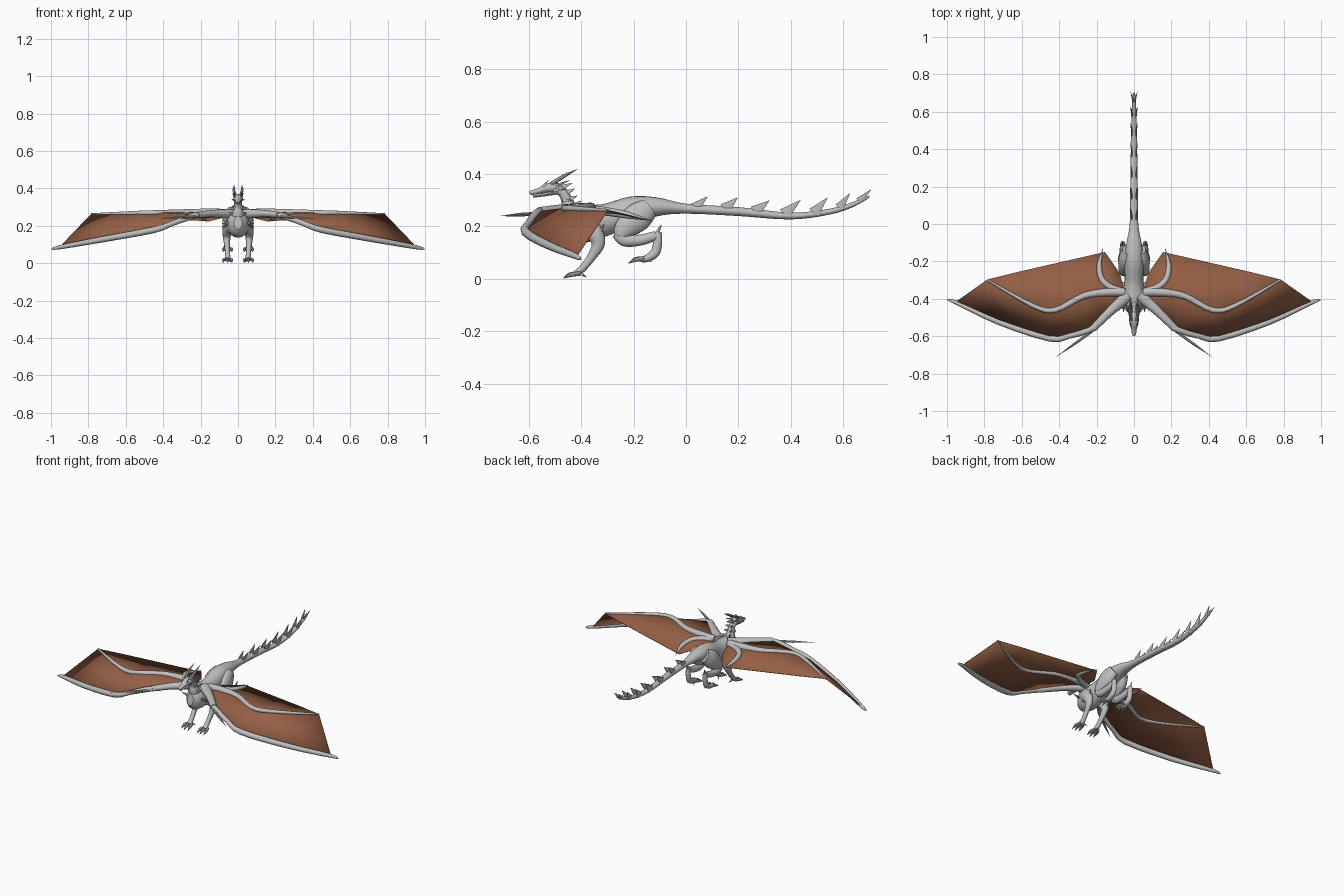
import bpy, bmesh, math
from mathutils import Vector


def material(name, rgb):
    m = bpy.data.materials.new(name)
    m.diffuse_color = (*rgb, 1)
    return m


GREY = material("grey scales", (0.52, 0.52, 0.52))
BROWN = material("brown wing skin", (0.30, 0.115, 0.06))
X, Z = Vector((1, 0, 0)), Vector((0, 0, 1))


def finish(name, bm, mat, mirror):
    bmesh.ops.recalc_face_normals(bm, faces=bm.faces)
    me = bpy.data.meshes.new(name)
    bm.to_mesh(me)
    bm.free()
    me.materials.append(mat)
    ob = bpy.data.objects.new(name, me)
    bpy.context.collection.objects.link(ob)
    if mirror:
        ob.modifiers.new("mirror", 'MIRROR').use_clip = False
    return ob


def smooth_path(pts, n):
    """Catmull-Rom through points carrying position and radii."""
    out = []
    for i in range(len(pts) - 1):
        p0, p1, p2, p3 = (pts[min(max(i + k, 0), len(pts) - 1)] for k in (-1, 0, 1, 2))
        for s in range(n):
            t = s / n
            out.append([0.5 * (2 * b + (c - a) * t + (2 * a - 5 * b + 4 * c - d) * t * t
                               + (3 * b - a - 3 * c + d) * t ** 3)
                        for a, b, c, d in zip(p0, p1, p2, p3)])
    return out + [list(pts[-1])]


def tube(name, pts, ref=X, sides=12, n=4, mirror=True, bm=None):
    """Sweep an ellipse along (x, y, z, r along ref[, r across]) points."""
    own = bm is None
    bm = bm or bmesh.new()
    pts = [(*p, p[3]) if len(p) == 4 else p for p in pts]
    path = smooth_path(pts, n) if n > 1 else pts
    pos = [Vector(p[:3]) for p in path]
    rings = []
    for i, p in enumerate(path):
        t = (pos[min(i + 1, len(pos) - 1)] - pos[max(i - 1, 0)]).normalized()
        a = (ref - t * ref.dot(t)).normalized()
        b = t.cross(a)
        ra, rb = max(p[3], 0.0008), max(p[4], 0.0008)
        rings.append([bm.verts.new(pos[i] + a * ra * math.cos(k * math.tau / sides)
                                   + b * rb * math.sin(k * math.tau / sides))
                      for k in range(sides)])
    for r, q in zip(rings, rings[1:]):
        for k in range(sides):
            j = (k + 1) % sides
            bm.faces.new((r[k], r[j], q[j], q[k]))
    bm.faces.new(rings[0])
    bm.faces.new(rings[-1])
    if own:
        return finish(name, bm, GREY, mirror)


def spikes(name, items, ref=X, sides=6):
    """Several straight spikes (base, tip, thickness, width) as one mirrored object."""
    bm = bmesh.new()
    for base, tip, ra, rb in items:
        tube("", [(*base, ra, rb), (*tip, 0, 0)], ref, sides, 1, bm=bm)
    finish(name, bm, GREY, True)


# torso and tail
tube("body_and_tail", [
    (0, -.485, .215, .022, .035), (0, -.45, .21, .05, .066), (0, -.39, .21, .062, .072),
    (0, -.30, .228, .05, .060), (0, -.20, .262, .052, .054), (0, -.11, .275, .042, .036),
    (0, 0, .268, .023, .019), (0, .2, .257, .02, .017), (0, .4, .240, .017, .013),
    (0, .55, .257, .014, .011), (0, .64, .285, .011, .009), (0, .70, .315, .006, .004)],
    sides=20, mirror=False)

# neck and head
tube("neck", [
    (0, -.41, .215, .045, .055), (0, -.445, .262, .032, .035), (0, -.455, .30, .022, .022),
    (0, -.475, .335, .02, .02), (0, -.52, .345, .02, .018)], sides=16, mirror=False)
tube("head", [
    (0, -.475, .35, .014, .014), (0, -.505, .349, .026, .021), (0, -.535, .345, .023, .017),
    (0, -.565, .335, .014, .011), (0, -.59, .329, .011, .009), (0, -.598, .327, .004, .004)],
    sides=14, mirror=False)
tube("lower_jaw", [
    (0, -.50, .333, .018, .012), (0, -.54, .322, .013, .007), (0, -.585, .314, .006, .004)],
    mirror=False)
tube("horn", [(.015, -.515, .362, .008), (.022, -.465, .393, .007), (.021, -.412, .42, 0)], sides=8)
spikes("head_spikes", [
    ((.016, -.545, .352), (.02, -.525, .378), .004, .007),
    ((.02, -.50, .355), (.03, -.445, .376), .005, .008),
    ((.02, -.505, .338), (.034, -.46, .342), .004, .008)])
spikes("neck_spikes", [
    ((.010, -.472, .350), (.016, -.434, .366), .005, .011),
    ((.011, -.453, .330), (.018, -.424, .345), .005, .011),
    ((.012, -.442, .306), (.022, -.416, .317), .005, .012),
    ((.014, -.425, .280), (.026, -.400, .298), .005, .013),
    ((.020, -.470, .300), (.034, -.435, .300), .005, .009),
    ((.030, -.455, .262), (.052, -.420, .270), .005, .010)])
spikes("shoulder_spikes", [
    ((.05, -.44, .215), (.085, -.455 + .03 * i, .235 - .025 * i), .008, .008) for i in range(3)])

# paired spikes along the tail: base y, base z, tip y, tip z
spikes("tail_spikes", [
    ((.011 if y0 < .6 else .005, y0, z0), (.018, y1, z1), .005, w) for y0, z0, y1, z1, w in (
        (.035, .272, .082, .314, .024), (.148, .266, .197, .310, .028),
        (.262, .256, .318, .299, .028), (.375, .247, .438, .301, .028),
        (.488, .252, .540, .310, .026), (.585, .272, .626, .326, .021),
        (.660, .298, .707, .341, .015))])

# front legs
tube("front_leg", [
    (.035, -.40, .215, .03, .045), (.056, -.355, .18, .027, .036), (.06, -.335, .135, .02, .026),
    (.058, -.36, .085, .014, .017), (.055, -.395, .04, .014, .014), (.055, -.42, .02, .018, .012)])
spikes("elbow_spike", [((.062, -.335, .15), (.066, -.312, .212), .008, .012)])

# hind legs
tube("hind_thigh", [
    (.035, -.14, .27, .028, .04), (.048, -.185, .235, .034, .056), (.056, -.235, .19, .028, .042),
    (.06, -.25, .16, .02, .026)], sides=14)
tube("hind_shin", [
    (.058, -.262, .175, .016, .022), (.06, -.235, .148, .02, .024), (.06, -.175, .148, .018, .021),
    (.06, -.115, .165, .014, .018)])
tube("hind_ankle", [
    (.06, -.107, .178, .012, .014), (.06, -.108, .14, .014, .017), (.06, -.118, .10, .015, .018),
    (.06, -.15, .078, .018, .014), (.06, -.175, .074, .018, .010)])
spikes("heel_spike", [((.06, -.115, .165), (.062, -.093, .208), .009, .013)])

# feet: toes with claws
for name, y, z in (("front", -.415, .016), ("hind", -.165, .074)):
    bm = bmesh.new()
    for dx in (-.02, 0, .02):
        f = .006 if dx == 0 else 0
        x = .056
        tube("", [(x + dx * .6, y + .012, z + .004, .008), (x + dx, y - .012 - f, z + .002, .009),
                  (x + dx * 1.1, y - .03 - f, z - .003, .007), (x + dx * 1.2, y - .05 - f, z - .015, 0)],
             X, 8, 3, bm=bm)
    # dew claw
    tube("", [(x - .01, y + .02, z, .006), (x - .02, y + .035, z - .01, 0)], X, 6, 1, bm=bm)
    finish(name + "_toes", bm, GREY, True)

# wing bones
lead = [(.03, -.38, .262), (.13, -.47, .265), (.22, -.56, .258), (.45, -.612, .178), (.72, -.525, .128), (.955, -.418, .085)]
finger = [(.05, -.365, .265), (.14, -.365, .27), (.27, -.385, .272), (.42, -.46, .270), (.54, -.437, .268), (.785, -.298, .262)]
tube("wing_arm", [(*p, r, r * 1.2) for p, r in zip(lead[:3], (.028, .02, .016))], Z)
tube("wing_leading_finger", [(*p, r) for p, r in zip(
    [(.18, -.53, .258), (.24, -.568, .252), (.35, -.60, .213), *lead[3:], (1.0, -.408, .074)],
    (.013, .016, .014, .017, .016, .011, 0))], Z, n=3)
tube("wing_middle_finger", [(*p, r) for p, r in zip(finger, (.024, .022, .017, .014, .012, .005))], Z)
tube("wing_inner_finger", [
    (.05, -.365, .262, .02), (.125, -.338, .262, .017), (.172, -.295, .256, .016),
    (.186, -.22, .243, .013), (.166, -.13, .222, 0)], Z)
tube("wing_thumb_spike", [(.205, -.56, .25, .006), (.31, -.635, .245, .007), (.413, -.708, .24, 0)], Z, 8)

# wing membrane: leading bone -> middle finger -> trailing edge
trail = [(.075, -.265, .245)] + [
    tuple(a + (b - a) * t for a, b in zip((.155, -.15, .225), (.79, -.295, .262)))
    for t in (0, .25, .5, .75, 1)]
bm = bmesh.new()
rows = [[bm.verts.new(p) for p in row] for row in (lead, finger, trail)]
for r, q in zip(rows, rows[1:]):
    for i in range(5):
        if r is rows[1] and i == 4:
            bm.faces.new((r[4], r[5], q[4]))
        else:
            bm.faces.new((r[i], r[i + 1], q[i + 1], q[i]))
bmesh.ops.triangulate(bm, faces=bm.faces)
skin = finish("wing_membrane", bm, BROWN, True)
solid = skin.modifiers.new("thickness", 'SOLIDIFY')
solid.thickness, solid.offset = .003, 0

# smooth shading with sharp edges kept
for ob in bpy.context.collection.objects:
    ob.select_set(True)
    bpy.context.view_layer.objects.active = ob
bpy.ops.object.shade_smooth_by_angle(angle=math.radians(40))
